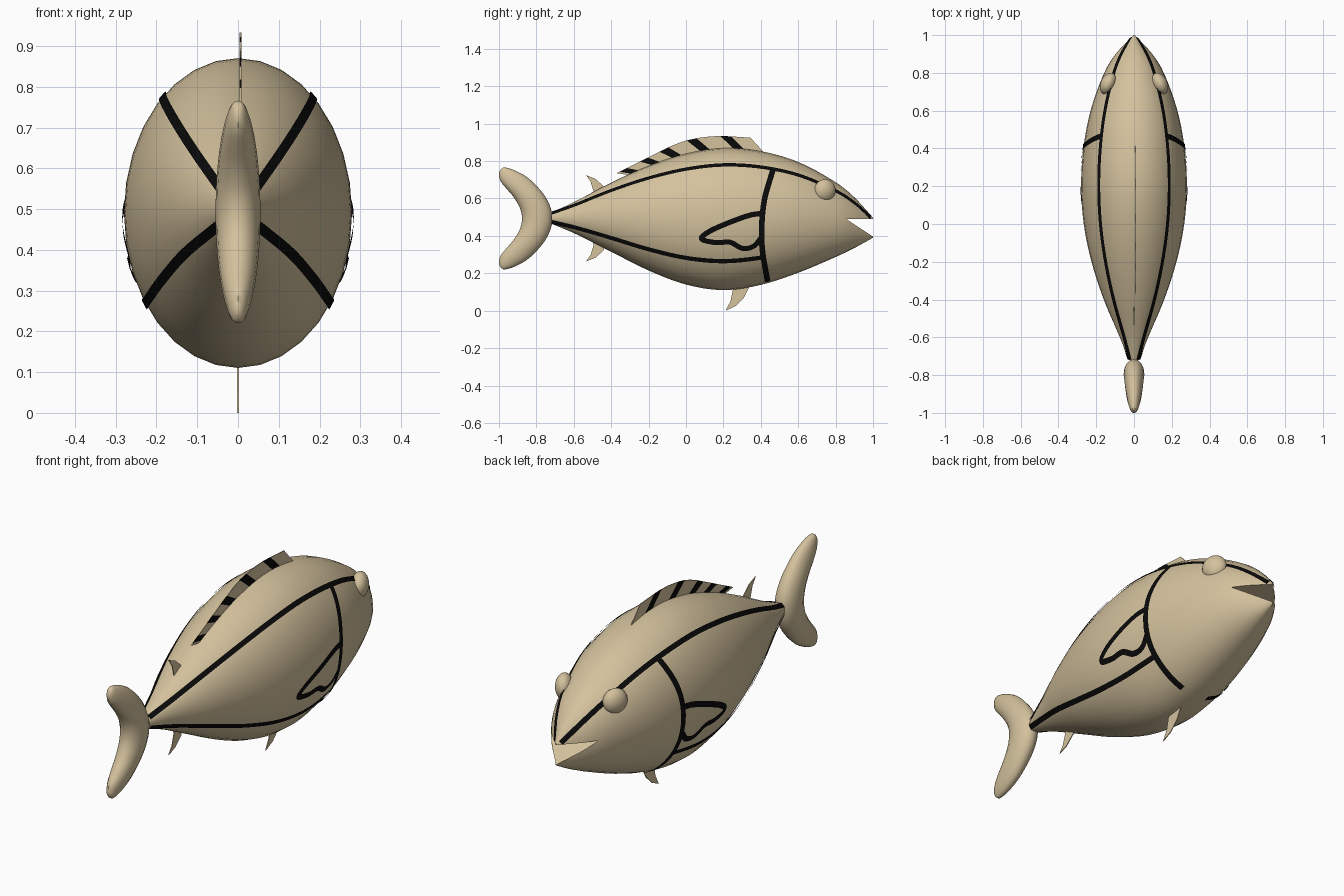
import bpy, bmesh, math
from mathutils import Vector

if "Cube" in bpy.data.objects:
    bpy.data.objects.remove(bpy.data.objects["Cube"])


def material(name, rgb):
    m = bpy.data.materials.new(name)
    m.diffuse_color = (*rgb, 1)
    m.use_nodes = True
    m.node_tree.nodes["Principled BSDF"].inputs["Base Color"].default_value = m.diffuse_color
    return m


TAN = material("tan", (0.66, 0.54, 0.34))
BLACK = material("black", (0.003, 0.003, 0.003))


def make(name, verts, faces, mats, smooth=True):
    me = bpy.data.meshes.new(name)
    me.from_pydata([tuple(v) for v in verts], [], faces)
    bm = bmesh.new()
    bm.from_mesh(me)
    bmesh.ops.recalc_face_normals(bm, faces=bm.faces)
    bm.to_mesh(me)
    bm.free()
    for m in mats:
        me.materials.append(m)
    ob = bpy.data.objects.new(name, me)
    bpy.context.collection.objects.link(ob)
    bpy.ops.object.select_all(action='DESELECT')
    ob.select_set(True)
    bpy.context.view_layer.objects.active = ob
    if smooth:
        bpy.ops.object.shade_smooth_by_angle(angle=math.radians(40))
    return ob


def spline(rows, t):
    """Smooth curve through rows of (t, a, b, ...)."""
    i = max(k for k in range(len(rows) - 1) if k == 0 or rows[k][0] <= t)
    p, q = rows[i], rows[i + 1]
    o = rows[i - 1] if i else p
    r = rows[i + 2] if i + 2 < len(rows) else q
    h = q[0] - p[0]
    u = (t - p[0]) / h
    out = []
    for k in range(1, len(p)):
        m0 = (q[k] - o[k]) / (q[0] - o[0]) * h
        m1 = (r[k] - p[k]) / (r[0] - p[0]) * h
        out.append((2*u**3 - 3*u*u + 1) * p[k] + (u**3 - 2*u*u + u) * m0
                   + (3*u*u - 2*u**3) * q[k] + (u**3 - u*u) * m1)
    return out


def loft(name, rings):
    n = len(rings[0])
    faces = [(i*n + j, i*n + (j+1) % n, (i+1)*n + (j+1) % n, (i+1)*n + j)
             for i in range(len(rings) - 1) for j in range(n)]
    faces += [tuple(range(n)), tuple((len(rings) - 1)*n + j for j in range(n))]
    return make(name, [v for r in rings for v in r], faces, [TAN])


# Body profile: y, top z, bottom z, half width
BODY = [(-.72, .525, .465, .028), (-.6, .58, .415, .075), (-.4, .685, .315, .16),
        (-.2, .775, .215, .225), (0, .84, .14, .266), (.2, .87, .11, .28),
        (.4, .853, .138, .268), (.6, .795, .203, .23), (.8, .687, .287, .158),
        (.9, .607, .335, .098), (1.0, .497, .39, .008)]


def surface(y, a):
    top, bot, w = spline(BODY, y)
    return Vector((w * math.cos(a), y, (top+bot)/2 + (top-bot)/2 * math.sin(a)))


ys = [-.72 + 1.72 * i / 40 for i in range(41)]
body = loft("body", [[surface(y, math.tau * j / 32) for j in range(32)] for y in ys])

# Mouth: wedge cut out of the snout
wedge = [(.855, .491), (1.1, .489), (1.1, .33)]
cutter = make("mouth_cutter", [(x, y, z) for x in (-.4, .4) for y, z in wedge],
              [(0, 1, 2), (3, 4, 5), (0, 1, 4, 3), (1, 2, 5, 4), (2, 0, 3, 5)], [TAN], False)
cutter.hide_render = True
mod = body.modifiers.new("mouth", 'BOOLEAN')
mod.operation, mod.object, mod.solver = 'DIFFERENCE', cutter, 'EXACT'
bpy.context.view_layer.objects.active = body
bpy.ops.object.modifier_apply(modifier=mod.name)
bpy.data.objects.remove(cutter)


# Painted lines: ribbons lying on the body surface, mirrored to both sides
def ribbon(name, path, width):
    pts = [surface(y, a) for y, a in path]
    verts = []
    for i, (y, a) in enumerate(path):
        e = .004
        y0, y1 = max(y - e, -.72), min(y + e, 1)
        n = (surface(y, a + e) - surface(y, a - e)).cross(surface(y0, a) - surface(y1, a))
        n.normalize()
        if n.x < 0:
            n = -n
        t = pts[min(i + 1, len(pts) - 1)] - pts[max(i - 1, 0)]
        s = t.cross(n).normalized() * width / 2
        verts += [pts[i] + s + n * .004, pts[i] - s + n * .004]
    faces = [(2*i, 2*i + 1, 2*i + 3, 2*i + 2) for i in range(len(pts) - 1)]
    ob = make(name, verts, faces, [BLACK])
    ob.modifiers.new("mirror", 'MIRROR')


def side_path(points, steps):
    rows = [(i, *p) for i, p in enumerate(points)]
    out = []
    for k in range(steps + 1):
        y, z = spline(rows, (len(points) - 1) * k / steps)
        top, bot, _ = spline(BODY, y)
        s = (z - (top + bot) / 2) / ((top - bot) / 2)
        out.append((y, math.asin(max(-.99, min(.99, s)))))
    return out


def long_path(y0, y1, deg):
    return [(y0 + (y1 - y0) * i / 50, math.radians(deg)) for i in range(51)]


ribbon("upper_line", long_path(-.715, .985, 49), .024)
ribbon("lower_line", long_path(-.715, .41, -36), .026)
ribbon("gill_line", side_path([(.465, .755), (.415, .57), (.405, .36), (.435, .16)], 30), .03)
ribbon("side_fin_outline", side_path(
    [(.405, .52), (.34, .51), (.24, .475), (.13, .427), (.083, .385), (.16, .365), (.235, .367),
     (.3, .335), (.36, .345), (.405, .395)], 54), .028)

# Eyes: flattened balls set into the head
bpy.ops.mesh.primitive_uv_sphere_add(segments=24, ring_count=16, radius=1)
eye = bpy.context.object
eye.name = "eyes"
for v in eye.data.vertices:
    c, s = math.cos(math.radians(25)), math.sin(math.radians(25))
    x, y = v.co.x * .04, v.co.y * .06
    v.co = (.137 + x*c - y*s, .743 + x*s + y*c, .643 + v.co.z * .06)
eye.data.materials.append(TAN)
bpy.ops.object.shade_smooth()
eye.modifiers.new("mirror", 'MIRROR')

# Tail: crescent, rows of leading y,z and trailing y,z for the upper half
TAIL = [(-.715, .493, -.877, .493), (-.722, .545, -.887, .547), (-.75, .606, -.92, .605),
        (-.795, .663, -.962, .655), (-.85, .714, -.99, .69), (-.915, .75, -1.0, .72),
        (-.955, .763, -.998, .742), (-.975, .766, -.988, .758)]
low = [(a, .986 - b, c, .986 - d) for a, b, c, d in TAIL[:0:-1]]
rows = [(i, *r) for i, r in enumerate(low + TAIL)]
rings = []
for k in range(43):
    a, b, c, d = spline(rows, 14 * k / 42)
    mid, half = Vector((0, (a+c)/2, (b+d)/2)), Vector((0, (a-c)/2, (b-d)/2))
    thick = .055 * math.sqrt(max(.01, 1 - ((mid.z - .493) / .272) ** 2))
    rings.append([mid + half * math.cos(math.tau*j/16)
                  + Vector((thick * math.sin(math.tau*j/16), 0, 0)) for j in range(16)])
loft("tail", rings)


# Thin fins
def thin_fin(name, outline):
    n = len(outline)
    ob = make(name, [(0, y, z) for y, z in outline], [tuple(range(n))], [TAN], False)
    s = ob.modifiers.new("thickness", 'SOLIDIFY')
    s.thickness, s.offset = .004, 0


small = [(-.535, .725), (-.485, .705), (-.44, .665), (-.42, .60), (-.5, .57), (-.495, .64), (-.51, .69)]
thin_fin("rear_upper_fin", small)
thin_fin("rear_lower_fin", [(y, .988 - z) for y, z in small])
thin_fin("belly_fin", [(.212, 0), (.265, .025), (.31, .07), (.345, .14), (.33, .2), (.25, .2),
                       (.252, .12), (.238, .05)])

# Striped back fin: slanted columns, black where they fall inside a stripe
TOP = [(-.37, .735), (-.25, .795), (-.14, .85), (-.03, .9), (.075, .925), (.18, .934), (.345, .925)]
STRIPES = [(-.335, .04), (-.225, .042), (-.118, .046), (.03, .052), (.212, .058)]
cuts = sorted({-.37, .345} | {-.37 + .055 * i for i in range(13)}
              | {c + s * w / 2 for c, w in STRIPES for s in (-1, 1)})
verts = []
for y in cuts:
    yb = y + .09
    verts += [(.006, y, spline(TOP, y)[0]), (.006, yb, spline(BODY, yb)[0] - .02)]
fin = make("back_fin", verts, [(2*i, 2*i+1, 2*i+3, 2*i+2) for i in range(len(cuts) - 1)],
           [TAN, BLACK], False)
for p in fin.data.polygons:
    mid = sum(fin.data.vertices[v].co.y for v in p.vertices) / 4 - .045
    p.material_index = int(any(abs(mid - c) < w / 2 for c, w in STRIPES))
s = fin.modifiers.new("thickness", 'SOLIDIFY')
s.thickness, s.offset = .004, 0
